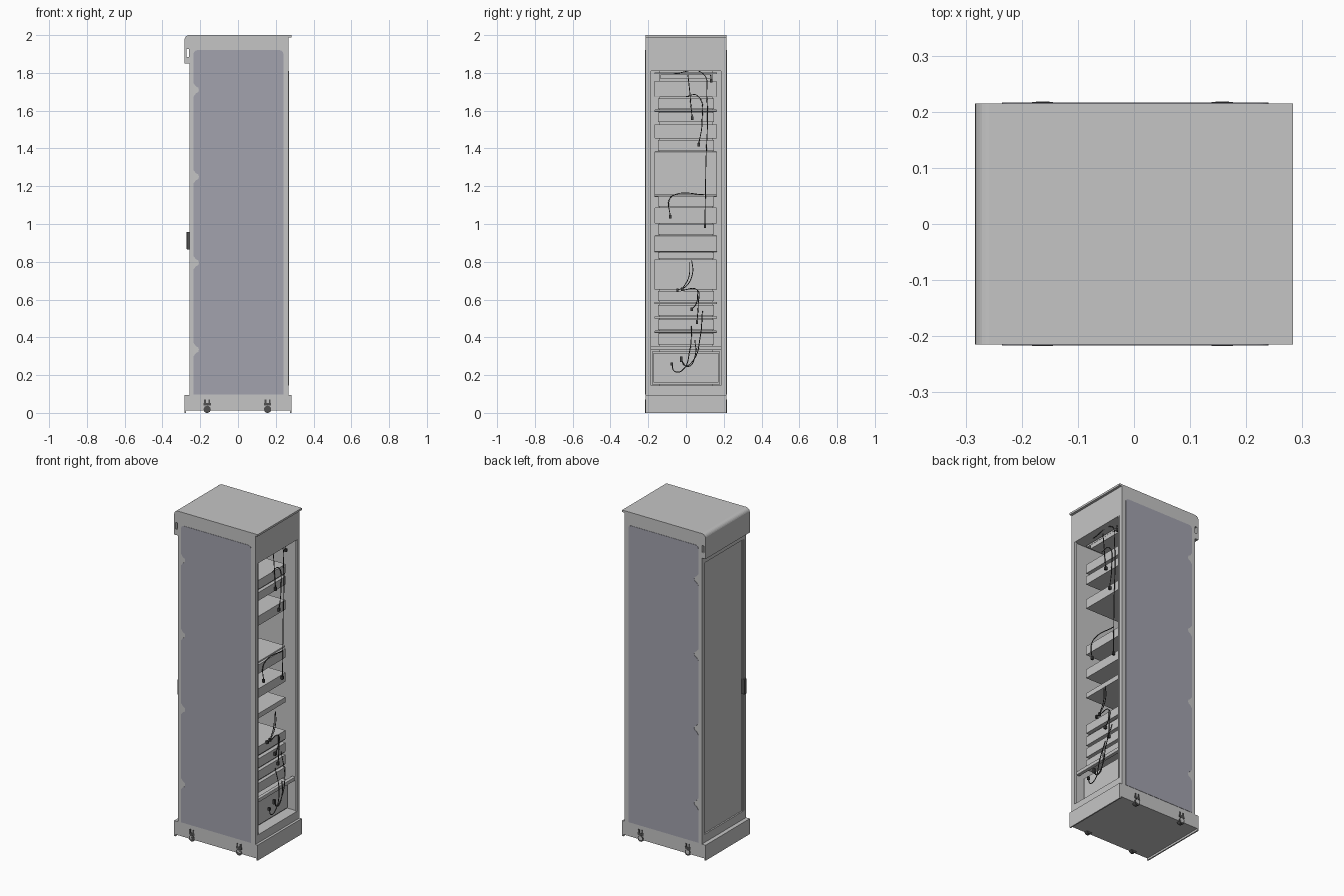
import bpy, bmesh, math
from mathutils import Vector

cube = bpy.data.objects.get("Cube")
if cube:
    bpy.data.objects.remove(cube, do_unlink=True)


def material(name, rgb):
    m = bpy.data.materials.new(name)
    m.use_nodes = True
    m.diffuse_color = (*rgb, 1)
    m.node_tree.nodes["Principled BSDF"].inputs["Base Color"].default_value = (*rgb, 1)
    return m


GREY = material("light grey metal", (0.56, 0.56, 0.56))
BLUE = material("blue grey panel", (0.36, 0.36, 0.42))
DARK = material("dark grey plastic", (0.08, 0.08, 0.08))
CABLE = material("cable grey", (0.05, 0.05, 0.05))


def finish(name, bm, mat):
    bmesh.ops.recalc_face_normals(bm, faces=bm.faces)
    me = bpy.data.meshes.new(name)
    bm.to_mesh(me)
    bm.free()
    me.materials.append(mat)
    ob = bpy.data.objects.new(name, me)
    bpy.context.collection.objects.link(ob)
    return ob


def box(name, x, y, z, mat=GREY, bevel=0):
    """Box between the given (low, high) ranges."""
    bm = bmesh.new()
    bmesh.ops.create_cube(bm, size=1)
    for v in bm.verts:
        v.co = Vector([r[0] + (c + 0.5) * (r[1] - r[0]) for c, r in zip(v.co, (x, y, z))])
    ob = finish(name, bm, mat)
    if bevel:
        mod = ob.modifiers.new("bevel", 'BEVEL')
        mod.width, mod.segments = bevel, 2
    return ob


def prism(name, outline, y0, y1, mat=GREY):
    """Outline in x and z, extruded along y."""
    bm = bmesh.new()
    face = bm.faces.new([bm.verts.new((x, y0, z)) for x, z in outline])
    new = bmesh.ops.extrude_face_region(bm, geom=[face])["geom"]
    bmesh.ops.translate(bm, vec=(0, y1 - y0, 0),
                        verts=[g for g in new if isinstance(g, bmesh.types.BMVert)])
    return finish(name, bm, mat)


def arc(cx, cz, r, a0, a1, n=6):
    return [(cx + r * math.cos(math.radians(a0 + (a1 - a0) * i / n)),
             cz + r * math.sin(math.radians(a0 + (a1 - a0) * i / n))) for i in range(n + 1)]


W, LEFT, RIGHT, D = 0.283, -0.258, 0.268, 0.2145

# Roof with rounded hood over the door, pierced by a slot
roof = prism("roof_hood", [(W, 2), (W, 1.988), (RIGHT, 1.988), (RIGHT, 1.81), (LEFT, 1.81),
                           (LEFT, 1.85), (-W, 1.85)] + arc(-W + 0.025, 1.975, 0.025, 180, 90), -D, D)
slot = box("slot_cutter", (-0.273, -0.259), (-0.3, 0.3), (1.885, 1.927))
slot.hide_render = True
slot.hide_viewport = True
cut = roof.modifiers.new("slot", 'BOOLEAN')
cut.operation, cut.object, cut.solver = 'DIFFERENCE', slot, 'EXACT'

# Plinth with a shallow recess underneath
box("plinth", (-W, W), (-D, D), (0.012, 0.095))
for s in (-1, 1):
    box("plinth_lip", sorted((s * W, s * (W - 0.008))), (-D, D), (0, 0.014))
box("cabinet_floor", (LEFT, RIGHT), (-0.195, 0.195), (0.09, 0.145))

# Side walls, blue panels with notches, and feet, on both faces
panel = arc(0.22, 1.9, 0.02, 0, 90) + arc(-0.215, 1.9, 0.02, 90, 180)
for z in (1.71, 1.25, 0.795, 0.335):
    panel += [(-0.235, z + 0.035), (-0.222, z + 0.018), (-0.21, z + 0.012),
              (-0.207, z), (-0.21, z - 0.012), (-0.222, z - 0.018), (-0.235, z - 0.035)]
panel += [(-0.235, 0.098), (0.24, 0.098)]
for s in (-1, 1):
    box("side_wall", (LEFT, RIGHT), sorted((s * 0.193, s * D)), (0.09, 1.82))
    prism("side_panel", panel, s * (D - 0.001), s * (D + 0.002), BLUE)
    for x in (-0.163, 0.157):
        yr = sorted((s * (D - 0.02), s * (D + 0.0025)))
        box("foot_bracket", (x - 0.019, x + 0.019), yr, (0.038, 0.053), DARK)
        for dx in (-0.011, 0.011):
            box("foot_post", (x + dx - 0.005, x + dx + 0.005), yr, (0.045, 0.072), DARK)
        prism("foot_wheel", arc(x, 0.019, 0.019, 0, 345, 23), *yr, DARK)
        prism("foot_hub", arc(x, 0.022, 0.012, 0, 337.5, 15), yr[0], yr[1] + 0.001 * s, GREY)

# Door with raised frame and handle
box("door_panel", (-0.249, -0.24), (-0.195, 0.195), (0.1, 1.83))
for s in (-1, 1):
    box("door_stile", (-0.256, -0.243), sorted((s * 0.18, s * 0.191)), (0.115, 1.835))
for z in (0.115, 1.815):
    box("door_rail", (-0.256, -0.243), (-0.18, 0.18), (z, z + 0.02))
box("door_handle", (-0.272, -0.25), (-0.2, -0.178), (0.865, 0.958), DARK, 0.003)

# Rim around the equipment opening
for s in (-1, 1):
    box("opening_rim", (0.255, 0.27), sorted((s * 0.186, s * 0.194)), (0.145, 1.81))

# Front plates of the rack, set deep inside
for z0, z1 in ((1.67, 1.76), (1.45, 1.53), (1.15, 1.385), (1.0, 1.09), (0.85, 0.94), (0.65, 0.815)):
    box("blank_plate", (-0.205, -0.195), (-0.168, 0.165), (z0 + 0.002, z1 - 0.002), GREY, 0.004)
for s in (-1, 1):
    box("rack_rail", (-0.225, -0.205), sorted((s * 0.14, s * 0.193)), (0.145, 1.81))

# Equipment cases and the thin shelves between them
for z0, z1 in ((1.61, 1.665), (1.54, 1.59), (1.387, 1.445), (1.092, 1.147), (0.945, 1.0), (0.818, 0.848),
               (0.593, 0.645), (0.515, 0.57), (0.44, 0.495), (0.362, 0.42)):
    box("equipment_case", (-0.2, 0.22), (-0.148, 0.147), (z0, z1))
for z in (1.6, 1.15, 0.582, 0.505, 0.43):
    box("thin_shelf", (-0.2, 0.205), (-0.168, 0.165), (z - 0.006, z + 0.005), GREY, 0.003)
box("top_tray", (-0.2, 0.2), (-0.135, 0.135), (1.768, 1.792))
box("top_shelf", (-0.2, 0.2), (-0.168, 0.165), (1.793, 1.803))

# Power box at the bottom and cable bar above it
box("power_box", (-0.2, 0.205), (-0.18, 0.18), (0.15, 0.325))
box("power_cover", (0.2, 0.215), (-0.172, 0.172), (0.16, 0.318))
box("cable_bar", (0.235, 0.257), (-0.19, 0.19), (0.332, 0.354), GREY, 0.003)

# Cables, as paths in y and z, with a plug at the lower end
X = 0.232
paths = [
    [(-0.07, 1.795), (0.09, 1.797), (0.11, 1.68), (0.105, 1.3), (0.1, 0.99)],
    [(0.01, 1.79), (0.02, 1.7), (0.025, 1.64), (0.033, 1.56)],
    [(0, 1.675), (0.06, 1.68), (0.085, 1.54), (0.067, 1.42)],
    [(0.13, 1.79), (0.133, 1.76)],
    [(0.1, 1.155), (-0.06, 1.155), (-0.088, 1.13), (-0.083, 1.04)],
    [(0.03, 0.81), (0.035, 0.74), (0, 0.67), (-0.045, 0.65)],
    [(0.02, 0.8), (0.015, 0.72), (-0.02, 0.655)],
    [(-0.02, 0.65), (0.06, 0.65), (0.065, 0.58), (0.058, 0.48)],
    [(0.06, 0.65), (0.055, 0.58), (0.03, 0.55)],
    [(0.03, 0.46), (0.02, 0.33), (-0.02, 0.225), (-0.06, 0.22), (-0.075, 0.26)],
    [(0.087, 0.54), (0.075, 0.4), (0.04, 0.28), (-0.005, 0.25), (-0.025, 0.29)],
    [(0.047, 0.385), (0.05, 0.31), (0.01, 0.245), (-0.025, 0.28)],
]
for path in paths:
    cu = bpy.data.curves.new("cable", 'CURVE')
    cu.dimensions = '3D'
    cu.bevel_depth, cu.bevel_resolution, cu.resolution_u = 0.0025, 1, 6
    sp = cu.splines.new('BEZIER')
    sp.bezier_points.add(len(path) - 1)
    for bp, (y, z) in zip(sp.bezier_points, path):
        bp.co = (X + (0.033 if z < 0.45 else 0), y, z)
        bp.handle_left_type = bp.handle_right_type = 'AUTO'
    cu.materials.append(CABLE)
    bpy.context.collection.objects.link(bpy.data.objects.new("cable", cu))
    y, z = path[-1]
    x = X + (0.033 if z < 0.45 else 0)
    box("cable_plug", (x - 0.008, x + 0.006), (y - 0.006, y + 0.006), (z - 0.01, z + 0.008), CABLE)
